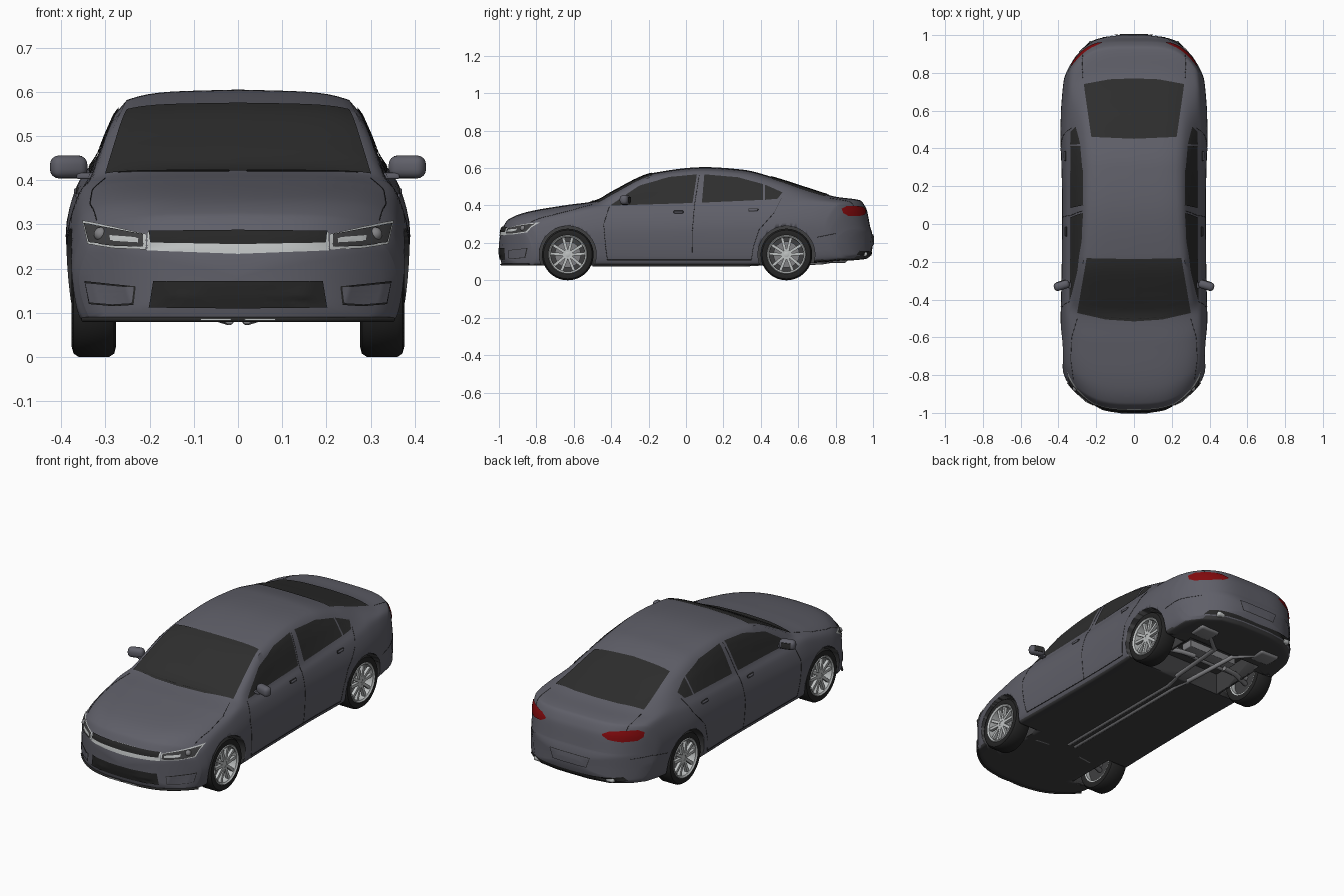
import bpy, bmesh, math
from mathutils import Vector, Matrix
from mathutils.bvhtree import BVHTree

if "Cube" in bpy.data.objects:
    bpy.data.objects.remove(bpy.data.objects["Cube"])


def material(name, r, g, b):
    m = bpy.data.materials.new(name)
    m.use_nodes = True
    m.diffuse_color = (r, g, b, 1)
    m.node_tree.nodes["Principled BSDF"].inputs["Base Color"].default_value = (r, g, b, 1)
    return m


PAINT = material("grey paint", .115, .115, .14)
GLASS = material("dark glass", .027, .027, .027)
BLACK = material("black trim", .02, .02, .02)
RUBBER = material("rubber", .018, .018, .018)
SILVER = material("silver", .52, .54, .54)
METAL = material("underside metal", .22, .22, .23)
DARK = material("dark grey", .05, .05, .052)
RED = material("red lens", .22, .003, .004)


def finish(name, data, *mats):
    """Link a mesh or curve as a smooth-shaded object."""
    if isinstance(data, bmesh.types.BMesh):
        mesh = bpy.data.meshes.new(name)
        data.to_mesh(mesh)
        data.free()
        data = mesh
    ob = bpy.data.objects.new(name, data)
    bpy.context.scene.collection.objects.link(ob)
    for m in mats:
        data.materials.append(m)
    if ob.type == 'MESH':
        bpy.ops.object.select_all(action='DESELECT')
        ob.select_set(True)
        bpy.context.view_layer.objects.active = ob
        bpy.ops.object.shade_smooth_by_angle(angle=.6)
    return ob


def spline(xs, ys, x):
    """Smooth interpolation that does not overshoot."""
    s = [(ys[i + 1] - ys[i]) / (xs[i + 1] - xs[i]) for i in range(len(xs) - 1)]
    m = [s[0]] + [2 * a * b / (a + b) if a * b > 0 else 0 for a, b in zip(s, s[1:])] + [s[-1]]
    i = max(0, min(len(xs) - 2, sum(k <= x for k in xs) - 1))
    h = xs[i + 1] - xs[i]
    t = (x - xs[i]) / h
    u = 1 - t
    return (ys[i] * u * u * (1 + 2 * t) + ys[i + 1] * t * t * (3 - 2 * t)
            + h * t * u * (m[i] * u - m[i + 1] * t))


# Body stations: y, bottom z, half width, belt x, belt z, roof edge x, roof edge z, top z
STATIONS = [
    (-.985, .085, .36, .33, .25, .25, .265, .275),
    (-.95, .08, .375, .345, .285, .27, .31, .325),
    (-.85, .08, .383, .35, .325, .28, .352, .365),
    (-.64, .08, .388, .35, .365, .28, .39, .402),
    (-.48, .08, .388, .345, .39, .285, .412, .425),
    (-.4, .08, .386, .34, .395, .3, .447, .47),
    (-.17, .08, .382, .335, .402, .265, .555, .575),
    (.1, .08, .38, .335, .41, .25, .582, .605),
    (.3, .08, .384, .335, .42, .245, .568, .592),
    (.5, .085, .39, .335, .43, .25, .52, .54),
    (.65, .09, .388, .335, .432, .26, .475, .492),
    (.8, .1, .383, .335, .425, .27, .44, .447),
    (.93, .11, .375, .33, .41, .27, .42, .428),
    (.965, .115, .37, .325, .365, .27, .375, .38),
    (.985, .13, .36, .32, .27, .25, .28, .285)]
COLS = list(zip(*STATIONS))
END = .985


def warp(x, y):
    """Round the nose and tail in plan."""
    f, r = max(0, abs(y) - .5) * 2, abs(x) / .385
    return y + .2 * f * r ** 3 if y < 0 else y - .25 * f * r ** 4


def section(y, scale=1):
    zb, w, bw, bz, rw, rz, tz = [spline(COLS[0], c, y) for c in COLS[1:]]
    zm = zb + .55 * (bz - zb)
    px = [0, .9 * w, .965 * w, w, .55 * w + .45 * bw, bw, rw, .6 * rw, 0]
    pz = [zb, zb, zb + .03, zm, zm + .7 * (bz - zm), bz, rz, tz - .2 * (tz - rz), tz]
    ids, mid = range(9), (zb + tz) / 2
    half = [(spline(ids, px, k / 4), spline(ids, pz, k / 4)) for k in range(33)]
    ring = half + [(-x, z) for x, z in half[-2:0:-1]]
    return [(x * scale, mid + (z - mid) * scale) for x, z in ring]


# Body shell with closed, bulged ends
caps = (.02, .2, .45, .7, .9)
rings = [(-END, s) for s in caps]
rings += [(END * math.sin(math.pi * k / 160), 1) for k in range(-80, 81)]
rings += [(END, s) for s in reversed(caps)]
bm = bmesh.new()
loops = []
for y, s in rings:
    yy = y + math.copysign(.015 * (1 - s * s), y)
    loops.append([bm.verts.new((x, warp(x, yy), z)) for x, z in section(y, s)])
for a, b in zip(loops, loops[1:]):
    for i in range(len(a)):
        j = (i + 1) % len(a)
        bm.faces.new((a[i], a[j], b[j], b[i]))
bm.faces.new(loops[0])
bm.faces.new(loops[-1])
bmesh.ops.recalc_face_normals(bm, faces=bm.faces)
skin = BVHTree.FromBMesh(bm)
body = finish("body", bm, PAINT, DARK)

# Wheel arches and rear suspension pocket
AXLES, HUB = (-.632, .537), .138
bm = bmesh.new()
for y in AXLES:
    for side in (1, -1):
        bmesh.ops.create_cone(bm, cap_ends=True, segments=64, radius1=.152, radius2=.152, depth=.26,
                              matrix=Matrix.Translation((side * .37, y, HUB)) @ Matrix.Rotation(math.pi / 2, 4, 'Y'))
bmesh.ops.create_cube(bm, matrix=Matrix.Translation((0, .56, .1)) @ Matrix.Diagonal((.46, .34, .2, 1)))
cutter = finish("arch_cutter", bm)
cutter.hide_render = True
mod = body.modifiers.new("arches", 'BOOLEAN')
mod.operation, mod.solver, mod.object = 'DIFFERENCE', 'EXACT', cutter
bpy.context.view_layer.objects.active = body
bpy.ops.object.modifier_apply(modifier=mod.name)
bpy.data.objects.remove(cutter)
for f in body.data.polygons:
    c, n = f.center, f.normal
    arch = any(math.hypot(c.y - y, c.z - HUB) < .158 for y in AXLES) and (abs(n.x) < .4 or abs(c.x) < .3)
    pocket = abs(c.x) < .25 and .38 < c.y < .74 and c.z < .21
    f.material_index = int(arch or pocket or (n.z < -.6 and c.z < .2))


def cast(u, v, axis, sign):
    """Project a 2D point along an axis onto the body."""
    k = "xyz".index(axis)
    p = [u, v]
    p.insert(k, sign * 3)
    d = Vector((0, 0, 0))
    d[k] = -sign
    hit = skin.ray_cast(Vector(p), d)
    if hit[0] is None:
        p[k] = sign * .3
        hit = skin.find_nearest(Vector(p))
    return hit[0], hit[1]


def along(pts, t):
    f = t * (len(pts) - 1)
    i = min(int(f), len(pts) - 2)
    return Vector(pts[i]).lerp(Vector(pts[i + 1]), f - i)


def plate(name, low, up, axis, sign, mat, off=.004, mirror=True):
    """Thin panel between two outline curves, laid on the body."""
    nu, nv = 32, 10
    bm = bmesh.new()
    for s in ((1, -1) if mirror else (1,)):
        grid = []
        for i in range(nu + 1):
            col = []
            for j in range(nv + 1):
                q = along(low, i / nu).lerp(along(up, i / nu), j / nv)
                p, n = cast(q.x, q.y, axis, sign)
                p = p + n * off
                col.append((bm.verts.new((p.x * s, p.y, p.z)), Vector((n.x * s, n.y, n.z))))
            grid.append(col)
        for a, b in zip(grid, grid[1:]):
            for j in range(nv):
                f = bm.faces.new((a[j][0], b[j][0], b[j + 1][0], a[j + 1][0]))
                f.normal_update()
                if f.normal.dot(a[j][1]) < 0:
                    f.normal_flip()
    return finish(name, bm, mat)


def outlined(name, low, up, axis, sign, outer_mat, inner_mat, gap, mirror=True):
    """Plate with a border of another colour."""
    plate(name + "_border", low, up, axis, sign, outer_mat, .003, mirror)
    a, b = Vector(low[0]).lerp(Vector(up[0]), .5), Vector(low[-1]).lerp(Vector(up[-1]), .5)
    c = (a + b) / 2
    kx = 1 - 2 * gap / abs(b.x - a.x)
    kz = 1 - 2 * gap / abs(up[1][1] - low[1][1])
    inset = lambda pts: [(c.x + (p[0] - c.x) * kx, c.y + (p[1] - c.y) * kz) for p in pts]
    plate(name, inset(low), inset(up), axis, sign, inner_mat, .006, mirror)


def tube(name, pts, r, mat, mirror=True):
    cu = bpy.data.curves.new(name, 'CURVE')
    cu.dimensions, cu.bevel_depth, cu.bevel_resolution, cu.use_fill_caps = '3D', r, 3, True
    for s in ((1, -1) if mirror else (1,)):
        sp = cu.splines.new('POLY')
        sp.points.add(len(pts) - 1)
        for q, p in zip(sp.points, pts):
            q.co = (p[0] * s, p[1], p[2], 1)
    return finish(name, cu, mat)


def seam(name, pts, axis, sign, r=.0011):
    tube(name, [cast(*along(pts, k / 40), axis, sign)[0] for k in range(41)], r, BLACK)


def box(name, centre, size, mat, bevel=.004, turn=0, mirror=True):
    bm = bmesh.new()
    for s in ((1, -1) if mirror else (1,)):
        place = Matrix.Translation((centre[0] * s, centre[1], centre[2])) @ Matrix.Rotation(turn * s, 4, 'Z')
        bmesh.ops.create_cube(bm, matrix=place @ Matrix.Diagonal((*size, 1)))
    bmesh.ops.bevel(bm, geom=bm.edges[:], offset=bevel, segments=4, profile=.5, affect='EDGES')
    return finish(name, bm, mat)


# Glass
plate("windscreen", [(-.3, -.47), (-.15, -.505), (0, -.515), (.15, -.505), (.3, -.47)],
      [(-.25, -.18), (0, -.185), (.25, -.18)], 'z', 1, GLASS, mirror=False)
plate("rear_window", [(-.225, .46), (0, .45), (.225, .46)],
      [(-.265, .74), (-.13, .765), (0, .77), (.13, .765), (.265, .74)], 'z', 1, GLASS, mirror=False)
plate("front_side_windows", [(-.4, .398), (.035, .412)],
      [(-.4, .402), (-.25, .505), (-.09, .55), (.058, .564)], 'x', 1, GLASS)
plate("rear_side_windows", [(.085, .414), (.412, .428)], [(.098, .564), (.28, .548), (.412, .512)], 'x', 1, GLASS)
plate("quarter_windows", [(.422, .428), (.49, .434)], [(.422, .509), (.515, .468)], 'x', 1, GLASS)
seam("wipers", [(.02, -.5), (.15, -.492), (.27, -.465)], 'z', 1, .005)

# Nose
plate("grille_surround", [(-.205, .241), (0, .233), (.205, .241)], [(-.205, .282), (0, .286), (.205, .282)],
      'y', -1, SILVER, .003, False)
plate("grille", [(-.196, .258), (0, .254), (.196, .258)], [(-.2, .283), (0, .285), (.2, .283)],
      'y', -1, BLACK, .006, False)
plate("lower_intake", [(-.2, .113), (0, .111), (.2, .113)], [(-.19, .172), (0, .172), (.19, .172)],
      'y', -1, BLACK, mirror=False)
outlined("bumper_pocket", [(.235, .118), (.28, .115), (.335, .12)], [(.23, .16), (.28, .165), (.345, .172)],
         'y', -1, BLACK, PAINT, .003)
outlined("headlight", [(.207, .243), (.28, .246), (.338, .255)], [(.207, .277), (.28, .294), (.35, .308)],
         'y', -1, SILVER, DARK, .005)
plate("light_strip", [(.222, .258), (.285, .262)], [(.222, .267), (.285, .273)], 'y', -1, SILVER, .008)
bm = bmesh.new()
for s in (1, -1):
    p, n = cast(s * .31, .278, 'y', -1)
    bmesh.ops.create_uvsphere(bm, u_segments=20, v_segments=12, radius=.016, matrix=Matrix.Translation(p))
finish("headlight_bulbs", bm, METAL)
tube("chin_lip", [(x / 40, warp(x / 40, -END), .085) for x in range(-14, 15)], .006, BLACK, False)
box("chin_insert", (.05, -.99, .085), (.07, .008, .005), SILVER, .001)

# Tail
plate("tail_lights", [(.168, .37), (.2, .352), (.26, .343), (.315, .344), (.331, .358)],
      [(.168, .376), (.2, .391), (.26, .397), (.31, .396), (.331, .382)], 'y', 1, RED)
outlined("plate_recess", [(-.1, .19), (0, .19), (.1, .19)], [(-.12, .245), (0, .245), (.12, .245)],
         'y', 1, BLACK, PAINT, .002, False)
plate("diffuser", [(-.29, .135), (0, .135), (.29, .135)], [(-.27, .158), (0, .15), (.27, .158)],
      'y', 1, BLACK, mirror=False)
box("exhaust_tips", (.215, .925, .14), (.05, .09, .026), SILVER, .012)

# Panel gaps and door furniture
seam("door_gap_middle", [(.07, .56), (.045, .4), (.033, .25), (.035, .11)], 'x', 1)
seam("door_gap_front", [(-.41, .395), (-.44, .3), (-.43, .18), (-.42, .11)], 'x', 1)
seam("door_gap_rear", [(.51, .44), (.47, .36), (.39, .27), (.36, .18), (.35, .11)], 'x', 1)
seam("sill_gap", [(-.42, .108), (.35, .108)], 'x', 1, .002)
seam("rear_bumper_gap", [(.7, .23), (.8, .25), (.9, .25)], 'x', 1)
seam("bonnet_gap", [(.3, -.5), (.33, -.6), (.335, -.72), (.32, -.83)], 'z', 1)
seam("boot_gap", [(.27, .77), (.275, .85), (.27, .91)], 'z', 1)
for name, y, z in (("front_door_handles", -.04, .362), ("rear_door_handles", .36, .374)):
    x = cast(y, z, 'x', 1)[0].x
    box(name + "_cup", (x - .003, y, z), (.01, .054, .02), BLACK)
    box(name, (x + .001, y, z + .002), (.012, .048, .012), PAINT)
box("mirror_housings", (.383, -.325, .43), (.085, .046, .052), PAINT, .02, -.3)
box("mirror_glass", (.387, -.304, .43), (.05, .006, .03), GLASS, .002, -.3)
box("mirror_stems", (.34, -.325, .41), (.05, .03, .014), PAINT)


def lathe(name, profile, place, side, mat, seg=56):
    """Revolve (offset, radius) points about the wheel axle."""
    bm = bmesh.new()
    rows = [[bm.verts.new((side * (place[0] + o), place[1] + r * math.cos(a), place[2] + r * math.sin(a)))
             for a in (2 * math.pi * k / seg for k in range(seg))] for o, r in profile]
    for a, b in zip(rows, rows[1:]):
        for i in range(seg):
            j = (i + 1) % seg
            bm.faces.new((a[i], a[j], b[j], b[i]))
    bmesh.ops.recalc_face_normals(bm, faces=bm.faces)
    finish(name, bm, mat)


# Wheels
for end, y in zip(("front", "rear"), AXLES):
    for label, side in (("left", 1), ("right", -1)):
        tag, place = f"{end}_{label}_", (.326, y, HUB)
        lathe(tag + "tyre", [(-.045, .098), (-.05, .115), (-.046, .13), (-.034, .138), (.034, .138), (.046, .13),
                             (.05, .115), (.045, .1), (.03, .096), (-.045, .098)], place, side, RUBBER)
        lathe(tag + "rim", [(.046, .104), (.05, .1), (.044, .092), (.02, .09), (-.044, .092), (-.046, .102)],
              place, side, SILVER)
        lathe(tag + "hub", [(.038, .001), (.038, .014), (.034, .022), (.01, .026)], place, side, SILVER)
        lathe(tag + "backing", [(-.012, .001), (-.012, .092), (-.02, .092), (-.02, .001)], place, side, DARK)
        lathe(tag + "brake_disc", [(.006, .001), (.006, .07), (-.012, .07)], place, side, METAL)
        bm = bmesh.new()
        for k in range(5):
            for d in (-1, 1):
                a = math.radians(90 + 72 * k + 20 * d)
                b = math.radians(90 + 72 * k + 15 * d)
                p, q = (Vector((0, r * math.cos(t), r * math.sin(t))) for r, t in ((.014, a), (.096, b)))
                v, mid = q - p, (p + q) / 2
                bmesh.ops.create_cube(bm, matrix=Matrix.Translation((side * .358, y, HUB)) @ Matrix.Translation(mid)
                                      @ Matrix.Rotation(math.atan2(v.z, v.y), 4, 'X')
                                      @ Matrix.Diagonal((.016, v.length, .015, 1)))
        finish(tag + "spokes", bm, SILVER)
    tube(end + "_axle", [(-.31, y, HUB), (.31, y, HUB)], .014, METAL, False)
    tube(end + "_control_arms", [(.3, y, .105), (.18, y + .06, .092), (.1, y + .07, .092)], .013, METAL)

# Underside
box("rear_subframe", (0, .6, .14), (.3, .07, .04), METAL, mirror=False)
tube("exhaust_pipes", [(.02, -.5, .086), (.02, .3, .084), (.04, .4, .09), (.06, .72, .095),
                       (.16, .8, .108), (.215, .9, .135)], .012, METAL)
box("mufflers", (.2, .81, .118), (.12, .1, .05), METAL, .015)
